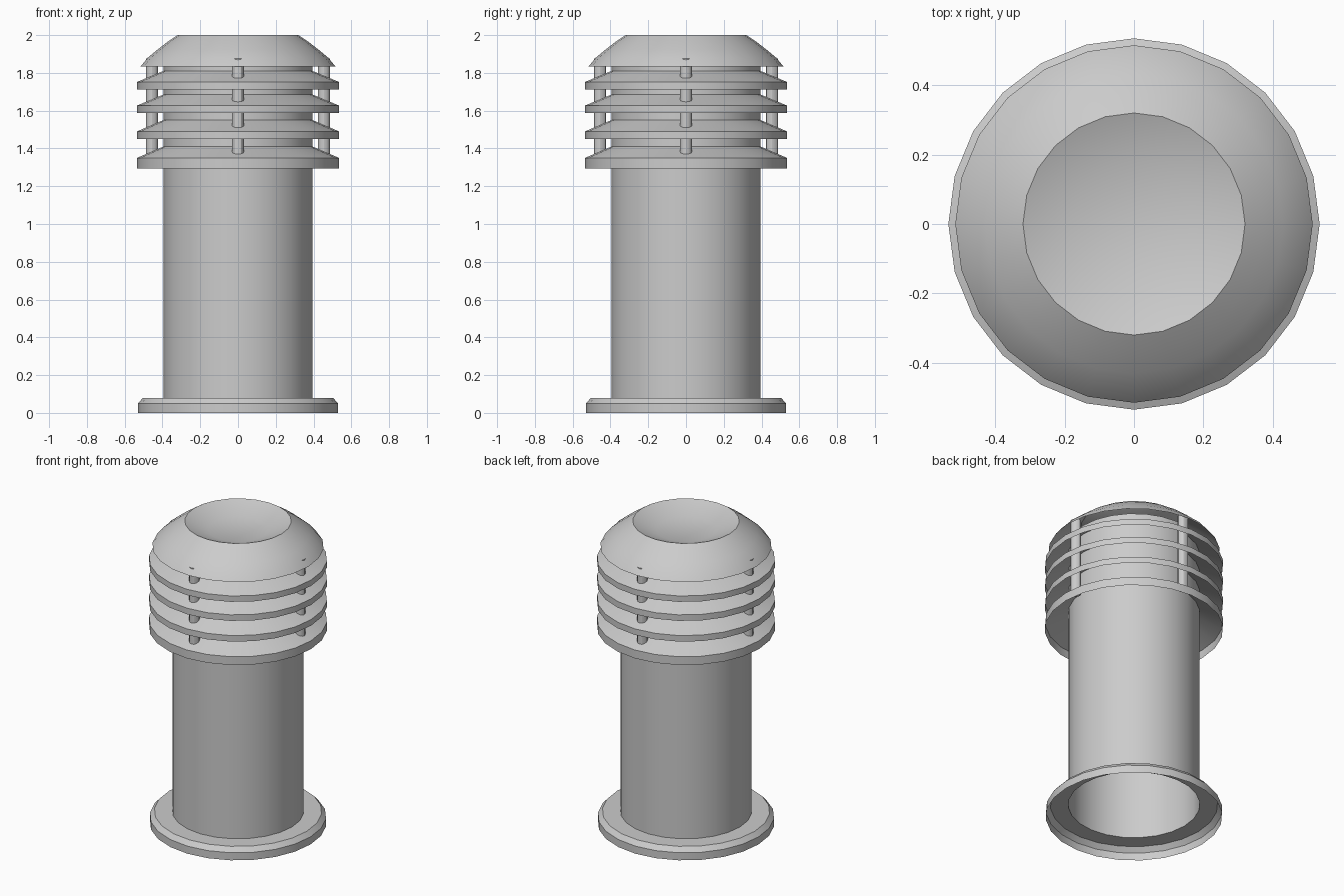
import bpy, bmesh
from math import sin, cos, tau, radians

if "Cube" in bpy.data.objects:
    bpy.data.objects.remove(bpy.data.objects["Cube"])

SIDES = 24


def finish(bm, name):
    mesh = bpy.data.meshes.new(name)
    bmesh.ops.recalc_face_normals(bm, faces=bm.faces)
    bm.to_mesh(mesh)
    bm.free()
    ob = bpy.data.objects.new(name, mesh)
    bpy.context.collection.objects.link(ob)
    bpy.ops.object.select_all(action='DESELECT')
    ob.select_set(True)
    bpy.context.view_layer.objects.active = ob
    bpy.ops.object.shade_smooth_by_angle(angle=radians(30))
    return ob


def lathe(name, profile, sides=SIDES, centre=(0, 0), cap_first=False):
    """Revolve (radius, z) points around a vertical axis as a thin shell."""
    bm = bmesh.new()
    rings = [[bm.verts.new((centre[0] + r * cos(tau * i / sides),
                            centre[1] + r * sin(tau * i / sides), z))
              for i in range(sides)] for r, z in profile]
    for a, b in zip(rings, rings[1:]):
        for i in range(sides):
            j = (i + 1) % sides
            bm.faces.new((a[i], a[j], b[j], b[i]))
    if cap_first:
        bm.faces.new(rings[0])
    return finish(bm, name)


# Open pipe standing on the flange
lathe("pipe", [(0.395, 0.08), (0.395, 1.87)])

# Hollow base flange with a chamfered edge
lathe("base_flange", [(0.395, 0.08), (0.503, 0.08), (0.53, 0.05), (0.53, 0)])

# Sloping louvre rings: inner top, rim top, rim bottom
for n, (top, rim, low) in enumerate([(1.41, 1.35, 1.295), (1.55, 1.49, 1.45),
                                     (1.685, 1.627, 1.587), (1.81, 1.752, 1.713)]):
    lathe(f"louvre_{n + 1}", [(0.395, top), (0.535, rim), (0.535, low)])

# Domed cap with a dished top
lathe("cap", [(0.18, 1.945), (0.32, 2.0), (0.375, 1.963), (0.43, 1.92),
              (0.478, 1.88), (0.515, 1.835)], cap_first=True)

# Four spacer rods through the louvres
for n in range(4):
    a = tau * n / 4
    lathe(f"spacer_rod_{n + 1}", [(0.032, 1.37), (0.032, 1.875)], sides=12,
          centre=(0.455 * cos(a), 0.455 * sin(a)), cap_first=True)
